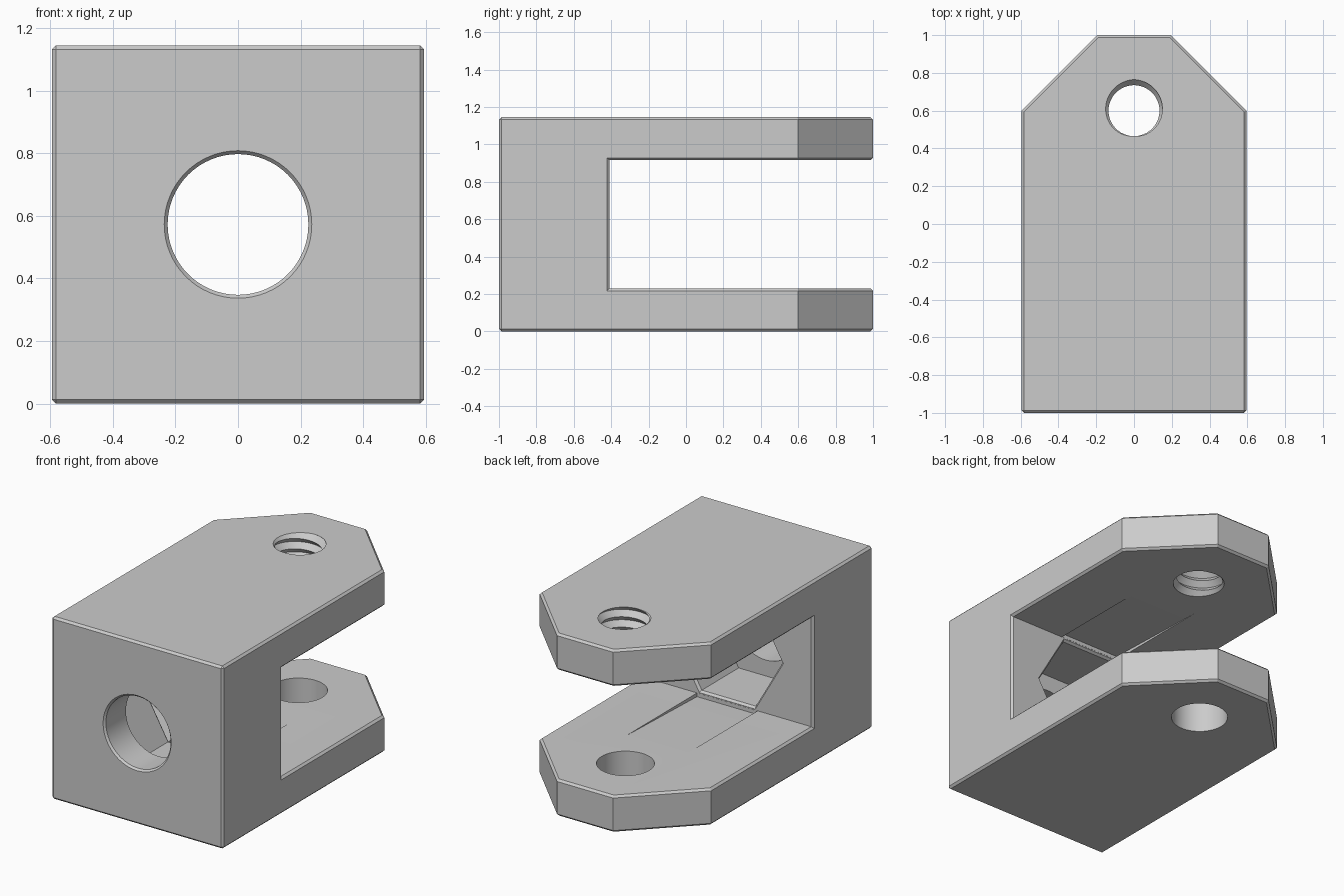
import bpy
import bmesh
from math import sin, cos, pi, radians
from mathutils import Vector

if "Cube" in bpy.data.objects:
    bpy.data.objects.remove(bpy.data.objects["Cube"])

WIDTH, HEIGHT = 0.595, 1.145      # half width, full height
MID = HEIGHT / 2
SLOT_LOW, SLOT_HIGH, SLOT_BACK = 0.23, 0.915, -0.41
PIN_Y = 0.6
CHAMFER = 0.013

grey = bpy.data.materials.new("light_grey")
grey.use_nodes = True
grey.diffuse_color = (0.6, 0.6, 0.6, 1)
grey.node_tree.nodes["Principled BSDF"].inputs["Base Color"].default_value = (0.6, 0.6, 0.6, 1)


def make_object(name, bm):
    bmesh.ops.recalc_face_normals(bm, faces=bm.faces)
    mesh = bpy.data.meshes.new(name)
    bm.to_mesh(mesh)
    bm.free()
    mesh.materials.append(grey)
    obj = bpy.data.objects.new(name, mesh)
    bpy.context.collection.objects.link(obj)
    return obj


def side_prism(profile, half):
    """Extrude a (y, z) profile across x."""
    bm = bmesh.new()
    face = bm.faces.new([bm.verts.new((-half, y, z)) for y, z in profile])
    out = bmesh.ops.extrude_face_region(bm, geom=[face])["geom"]
    moved = [v for v in out if isinstance(v, bmesh.types.BMVert)]
    bmesh.ops.translate(bm, verts=moved, vec=(2 * half, 0, 0))
    bmesh.ops.recalc_face_normals(bm, faces=bm.faces)
    return bm


def turned_cutter(name, rings, sides, place):
    """Stack polygon rings of (distance, radius) and cap both ends."""
    bm = bmesh.new()
    loops = [[bm.verts.new(place(r * cos(2 * pi * i / sides), r * sin(2 * pi * i / sides), d))
              for i in range(sides)] for d, r in rings]
    for a, b in zip(loops, loops[1:]):
        for i in range(sides):
            k = (i + 1) % sides
            bm.faces.new((a[i], a[k], b[k], b[i]))
    bm.faces.new(loops[0])
    bm.faces.new(loops[-1])
    return make_object(name, bm)


def along_y(u, v, d):
    return (u, d, MID + v)


def along_z(u, v, d):
    return (u, PIN_Y + v, d)


def thread_cutter(name, minor, major, pitch, turns, sides):
    """Helical V-thread tool, long enough to pass out of both arm faces."""
    bm = bmesh.new()
    start = HEIGHT - pitch * (turns - 1.25)
    grid = {}
    for j in range(2 * turns + 1):
        r = major if j % 2 else minor
        for i in range(sides):
            a = 2 * pi * i / sides
            z = start + pitch * (j / 2 + i / sides)
            grid[j, i] = bm.verts.new(along_z(r * cos(a), r * sin(a), z))
    for j in range(2 * turns):
        for i in range(sides):
            if i < sides - 1:
                k, up = i + 1, j
            else:
                k, up = 0, j + 2      # the last column joins the next turn
            if up + 1 <= 2 * turns:
                bm.faces.new((grid[j, i], grid[up, k], grid[up + 1, k], grid[j + 1, i]))
    # fan caps at both ends
    ends = {-1: bm.verts.new(along_z(0, 0, start)),
            1: bm.verts.new(along_z(0, 0, start + pitch * (turns + 1)))}
    centre = start + pitch * (turns + 1) / 2
    for e in [e for e in bm.edges if e.is_boundary]:
        side = 1 if (e.verts[0].co.z + e.verts[1].co.z) / 2 > centre else -1
        bm.faces.new((e.verts[0], e.verts[1], ends[side]))
    return make_object(name, bm)


# Fork body: C profile, clipped arm corners, chamfered edges
bm = side_prism([(-1, 0), (1, 0), (1, SLOT_LOW), (SLOT_BACK, SLOT_LOW),
                 (SLOT_BACK, SLOT_HIGH), (1, SLOT_HIGH), (1, HEIGHT), (-1, HEIGHT)], WIDTH)
for s in (-1, 1):
    bmesh.ops.bisect_plane(bm, geom=bm.verts[:] + bm.edges[:] + bm.faces[:],
                           plane_co=(s * WIDTH, PIN_Y, 0), plane_no=(s, 1, 0), clear_outer=True)
    bmesh.ops.holes_fill(bm, edges=[e for e in bm.edges if e.is_boundary], sides=0)
bmesh.ops.recalc_face_normals(bm, faces=bm.faces)


def chamfered(e):
    a, b = (v.co for v in e.verts)
    vertical = abs((b - a).normalized().z) > 0.9
    inner_corner = abs(a.y - SLOT_BACK) < 1e-4 and abs(b.y - SLOT_BACK) < 1e-4 and not vertical
    return not inner_corner and not (vertical and a.y > 0)


bmesh.ops.bevel(bm, geom=[e for e in bm.edges if chamfered(e)], offset=CHAMFER,
                offset_type='OFFSET', segments=1, affect='EDGES', clamp_overlap=True)
body = make_object("fork_body", bm)

# Cutting tools
cutters = [
    turned_cutter("shank_hole", [(-1.01, 0.245), (-0.988, 0.225), (-0.6, 0.225)], 64, along_y),
    turned_cutter("nut_pocket", [(-0.79, 0.375), (-0.425, 0.375), (-0.4, 0.397)], 6, along_y),
    turned_cutter("plain_pin_hole", [(-0.1, 0.165), (0.4, 0.165)], 64, along_z),
    thread_cutter("threaded_pin_hole", 0.135, 0.165, 0.065, 6, 48),
]
# Shallow ramps that guide the nut along both arms
for name, flip in (("lower_ramp", False), ("upper_ramp", True)):
    ramp = [(SLOT_BACK + 0.001, 0.207), (0.3, SLOT_LOW), (0.3, 0.26), (SLOT_BACK + 0.001, 0.26)]
    if flip:
        ramp = [(y, HEIGHT - z) for y, z in ramp]
    cutters.append(make_object(name, side_prism(ramp, 0.21)))

bpy.context.view_layer.objects.active = body
for tool in cutters:
    tool.hide_render = True
    mod = body.modifiers.new(tool.name, 'BOOLEAN')
    mod.operation = 'DIFFERENCE'
    mod.solver = 'EXACT'
    mod.object = tool
    bpy.ops.object.modifier_apply(modifier=mod.name)
for tool in cutters:
    bpy.data.objects.remove(tool)

bpy.ops.object.select_all(action='DESELECT')
body.select_set(True)
bpy.ops.object.shade_smooth_by_angle(angle=radians(20))
